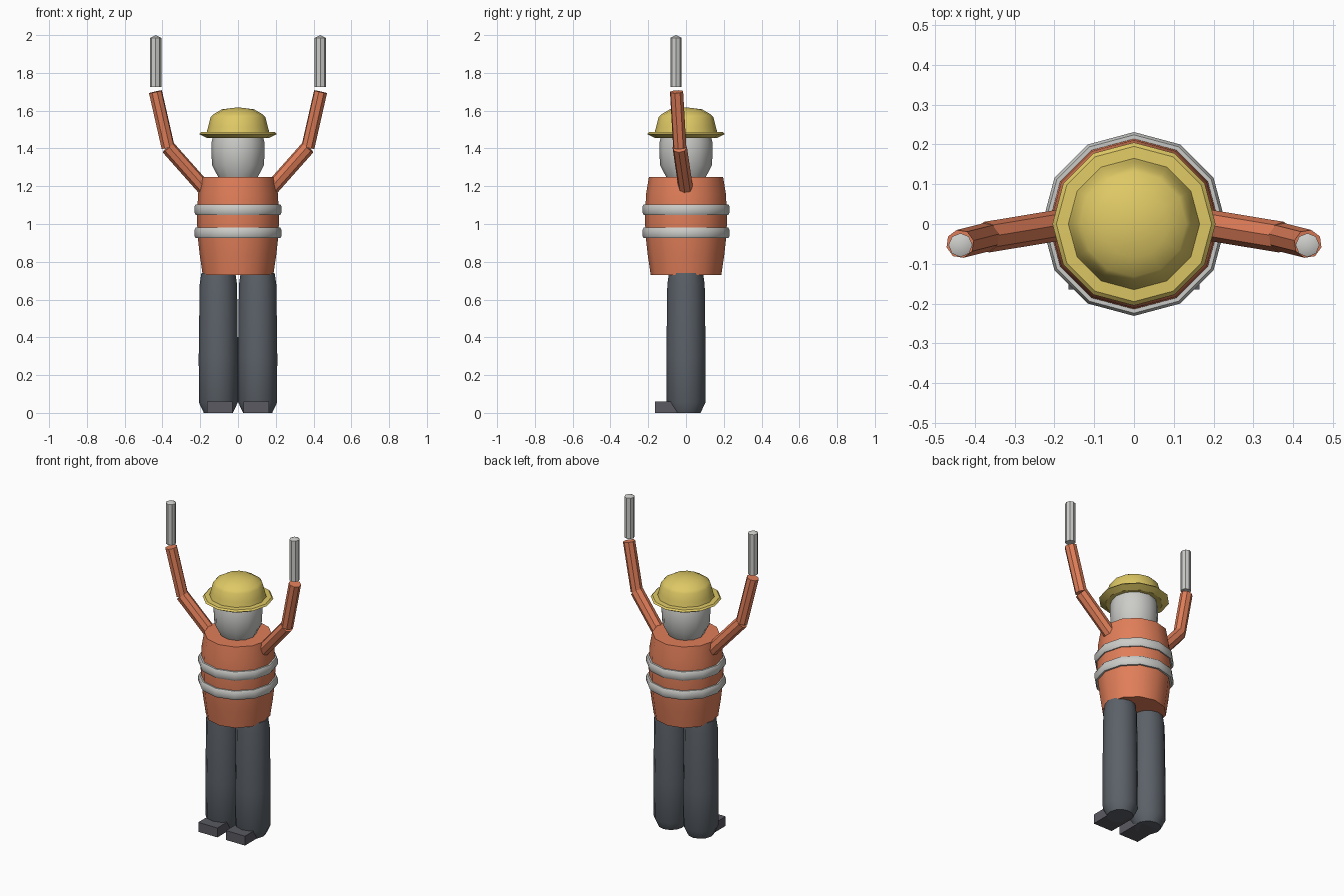
import bpy, bmesh, math
from mathutils import Vector

cube = bpy.data.objects.get("Cube")
if cube:
    bpy.data.objects.remove(cube, do_unlink=True)


def material(name, rgb):
    m = bpy.data.materials.new(name)
    m.use_nodes = True
    m.diffuse_color = (*rgb, 1)
    m.node_tree.nodes["Principled BSDF"].inputs["Base Color"].default_value = (*rgb, 1)
    return m


ORANGE = material("safety orange", (0.75, 0.21, 0.10))
YELLOW = material("helmet yellow", (0.73, 0.58, 0.13))
GREY = material("light grey", (0.60, 0.60, 0.58))
TROUSER = material("slate trousers", (0.105, 0.12, 0.14))
BOOT = material("dark boots", (0.10, 0.10, 0.12))


def finish(name, bm, mat):
    bmesh.ops.recalc_face_normals(bm, faces=bm.faces)
    mesh = bpy.data.meshes.new(name)
    bm.to_mesh(mesh)
    bm.free()
    mesh.materials.append(mat)
    ob = bpy.data.objects.new(name, mesh)
    bpy.context.collection.objects.link(ob)
    bpy.ops.object.select_all(action="DESELECT")
    ob.select_set(True)
    bpy.context.view_layer.objects.active = ob
    bpy.ops.object.shade_smooth_by_angle(angle=math.radians(35))
    return ob


def lathe(name, profile, mat, sides=12, at=(0, 0), closed=False):
    """Turn (radius, height) points around a vertical axis."""
    bm = bmesh.new()
    rings = []
    for r, z in profile:
        if r == 0:
            rings.append([bm.verts.new((*at, z))] * sides)
            continue
        turns = [math.tau * i / sides for i in range(sides)]
        rings.append([bm.verts.new((at[0] + r * math.cos(a), at[1] + r * math.sin(a), z))
                      for a in turns])
    pairs = list(zip(rings, rings[1:]))
    if closed:
        pairs.append((rings[-1], rings[0]))
    for low, high in pairs:
        for i in range(sides):
            j = (i + 1) % sides
            corners = dict.fromkeys((low[i], low[j], high[j], high[i]))
            bm.faces.new(list(corners))
    if not closed:
        for ring in (rings[0], rings[-1]):
            if ring[0] is not ring[1]:
                bm.faces.new(ring)
    return finish(name, bm, mat)


def rod(name, start, end, radius, mat):
    """Eight-sided rod between two points."""
    start, end = Vector(start), Vector(end)
    axis = end - start
    bm = bmesh.new()
    bmesh.ops.create_cone(bm, cap_ends=True, segments=8, radius1=radius,
                          radius2=radius, depth=axis.length)
    bm.transform(axis.to_track_quat("Z", "Y").to_matrix().to_4x4())
    bmesh.ops.translate(bm, vec=(start + end) / 2, verts=bm.verts)
    return finish(name, bm, mat)


def box(name, low, high, mat):
    low, high = Vector(low), Vector(high)
    bm = bmesh.new()
    bmesh.ops.create_cube(bm, size=1)
    bmesh.ops.scale(bm, vec=high - low, verts=bm.verts)
    bmesh.ops.translate(bm, vec=(low + high) / 2, verts=bm.verts)
    return finish(name, bm, mat)


# Jacket with two reflective bands
lathe("jacket", [(0.187, 0.73), (0.203, 0.84), (0.215, 0.95), (0.217, 1.05),
                 (0.211, 1.16), (0.196, 1.25)], ORANGE)
for label, z in (("lower", 0.953), ("upper", 1.076)):
    lathe(label + "_band", [(0.2, z - 0.028), (0.224, z - 0.028), (0.231, z - 0.015),
                            (0.231, z + 0.015), (0.224, z + 0.028), (0.2, z + 0.028)],
          GREY, closed=True)

# Head and helmet
lathe("head", [(0.1, 1.24), (0.137, 1.31), (0.141, 1.38), (0.141, 1.43), (0.13, 1.47)], GREY)
lathe("helmet", [(0.13, 1.46), (0.165, 1.455), (0.205, 1.476), (0.195, 1.486),
                 (0.165, 1.488), (0.158, 1.515), (0.145, 1.565), (0.132, 1.58),
                 (0.085, 1.607), (0, 1.618)], YELLOW)

# Limbs on both sides
for side, s in (("left", 1), ("right", -1)):
    lathe(side + "_leg", [(0.077, 0.0), (0.103, 0.055), (0.104, 0.3), (0.099, 0.68),
                          (0.09, 0.74)], TROUSER, at=(s * 0.104, 0))
    x1, x2 = sorted((s * 0.03, s * 0.165))
    box(side + "_boot", (x1, -0.165, 0), (x2, 0.02, 0.06), BOOT)

    elbow = (s * 0.37, -0.033, 1.405)
    rod(side + "_upper_arm", (s * 0.17, 0, 1.18), elbow, 0.039, ORANGE)
    rod(side + "_forearm", elbow, (s * 0.437, -0.05, 1.7), 0.036, ORANGE)
    lathe(side + "_baton", [(0.03, 1.725), (0.03, 1.985), (0, 2.0)], GREY,
          sides=8, at=(s * 0.436, -0.053))
